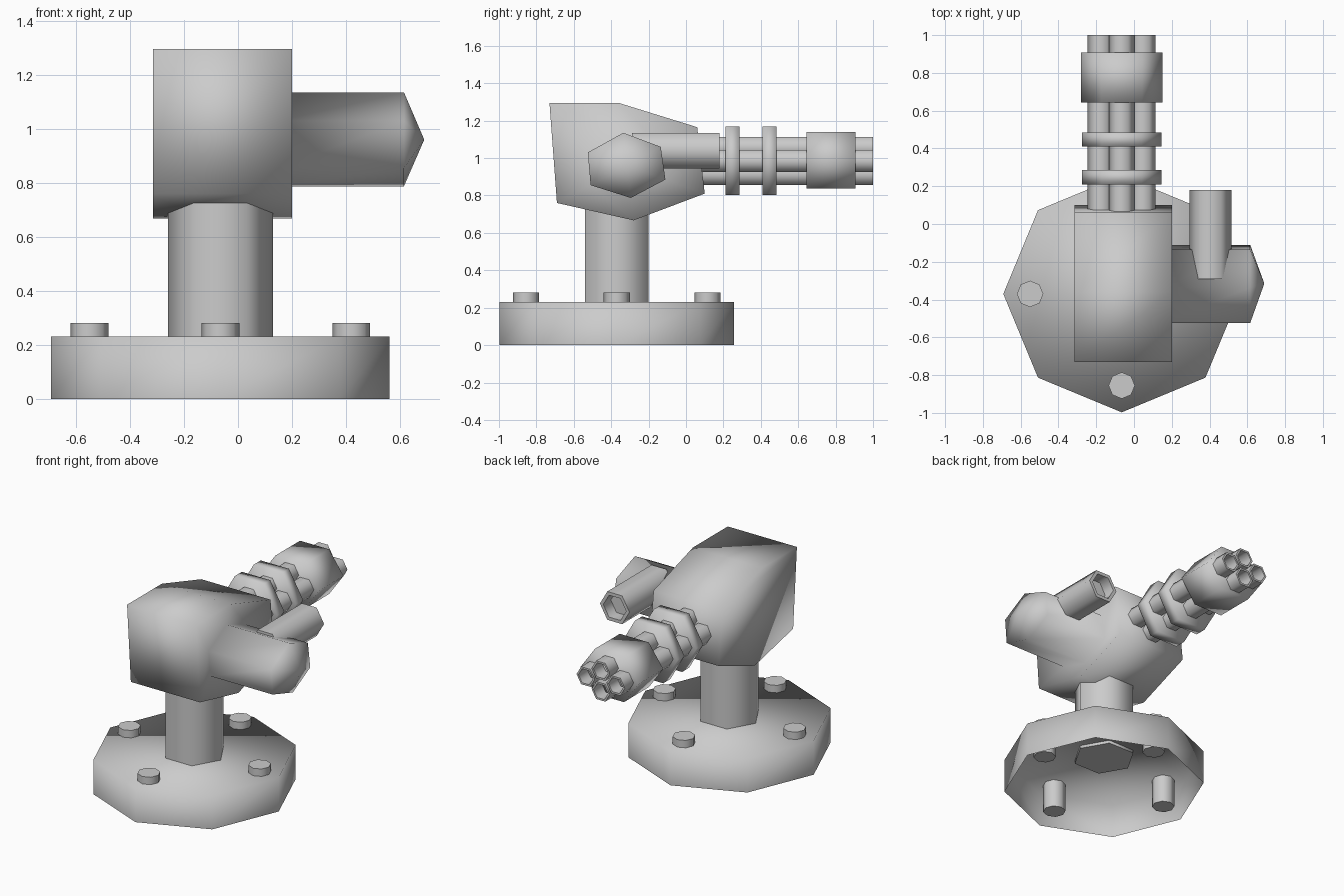
import bpy, bmesh, math

if "Cube" in bpy.data.objects:
    bpy.data.objects.remove(bpy.data.objects["Cube"])


def loft(name, rings, cap_start=True, cap_end=True, tip=None, angle=None):
    """Skin a list of point rings, with optional caps or a pointed tip."""
    bm = bmesh.new()
    loops = [[bm.verts.new(p) for p in ring] for ring in rings]
    for a, b in zip(loops, loops[1:]):
        n = len(a)
        for i in range(n):
            j = (i + 1) % n
            bm.faces.new((a[i], a[j], b[j], b[i]))
    if cap_start:
        bm.faces.new(loops[0][::-1])
    if tip:
        v = bm.verts.new(tip)
        last = loops[-1]
        for i in range(len(last)):
            bm.faces.new((last[i], last[(i + 1) % len(last)], v))
    elif cap_end:
        bm.faces.new(loops[-1])
    bmesh.ops.recalc_face_normals(bm, faces=bm.faces)
    mesh = bpy.data.meshes.new(name)
    bm.to_mesh(mesh)
    bm.free()
    mesh.polygons.foreach_set("use_smooth", [True] * len(mesh.polygons))
    if angle:
        mesh.set_sharp_from_angle(angle=math.radians(angle))
    obj = bpy.data.objects.new(name, mesh)
    bpy.context.collection.objects.link(obj)
    return obj


def ring_z(n, cx, cy, r, z):
    return [(cx + r * math.cos(2 * math.pi * i / n),
             cy + r * math.sin(2 * math.pi * i / n), z) for i in range(n)]


def ring_y(cx, cz, rx, y, rz=None):
    rz = rx if rz is None else rz
    return [(cx + rx * math.cos(math.pi * i / 3), y,
             cz + rz * math.sin(math.pi * i / 3)) for i in range(6)]


def ring_x(profile, x):
    return [(x, y, z) for y, z in profile]


def tube(name, cx, cz, r, y0, y1, wall, depth):
    """Hexagonal tube along y with a hollow end."""
    return loft(name, [ring_y(cx, cz, r, y0), ring_y(cx, cz, r, y1),
                       ring_y(cx, cz, r - wall, y1),
                       ring_y(cx, cz, r - wall, y1 - depth)], angle=65)


CX, CY = -0.065, -0.37   # pedestal axis
BZ = 0.985               # barrel axis height

# Octagonal base, open underneath
loft("base", [ring_z(8, CX, CY, 0.627, 0), ring_z(8, CX, CY, 0.627, 0.23)],
     cap_start=False)

# Bolts through the base plate
for k in range(4):
    a = k * math.pi / 2
    bx, by = CX + 0.485 * math.cos(a), CY + 0.485 * math.sin(a)
    loft("bolt", [ring_z(8, bx, by, 0.07, 0.04), ring_z(8, bx, by, 0.07, 0.28)],
         angle=65)

# Hexagonal column
loft("column", [ring_z(6, CX, CY, 0.195, 0.21), ring_z(6, CX, CY, 0.195, 0.8)],
     angle=65)

# Turret body with the side arm drawn out of its right face
body = [(-0.73, 1.295), (-0.36, 1.295), (0.06, 1.165),
        (0.10, 0.81), (-0.28, 0.667), (-0.69, 0.76)]
arm = [(-0.525, 1.03), (-0.335, 1.135), (-0.135, 1.06),
       (-0.11, 0.885), (-0.295, 0.787), (-0.51, 0.855)]
loft("turret_body", [ring_x(body, -0.315), ring_x(body, 0.2),
                     ring_x(arm, 0.15), ring_x(arm, 0.615)],
     tip=(0.69, -0.315, 0.96))

# Short tube on the side arm
tube("side_tube", 0.405, 1.04, 0.11, -0.29, 0.18, 0.025, 0.08)

# Four barrels
for dx, dz in ((0.112, 0), (-0.112, 0), (0, 0.07), (0, -0.07)):
    tube("barrel", CX + dx, BZ + dz, 0.068, 0.05, 1.0, 0.014, 0.1)

# Clamp rings and muzzle block around the barrels
for y0, y1 in ((0.21, 0.285), (0.41, 0.485)):
    loft("barrel_ring", [ring_y(CX, BZ, 0.211, y0), ring_y(CX, BZ, 0.211, y1)])
loft("muzzle_block", [ring_y(CX, 0.988, 0.216, 0.643, 0.174),
                      ring_y(CX, 0.988, 0.216, 0.907, 0.174)])
